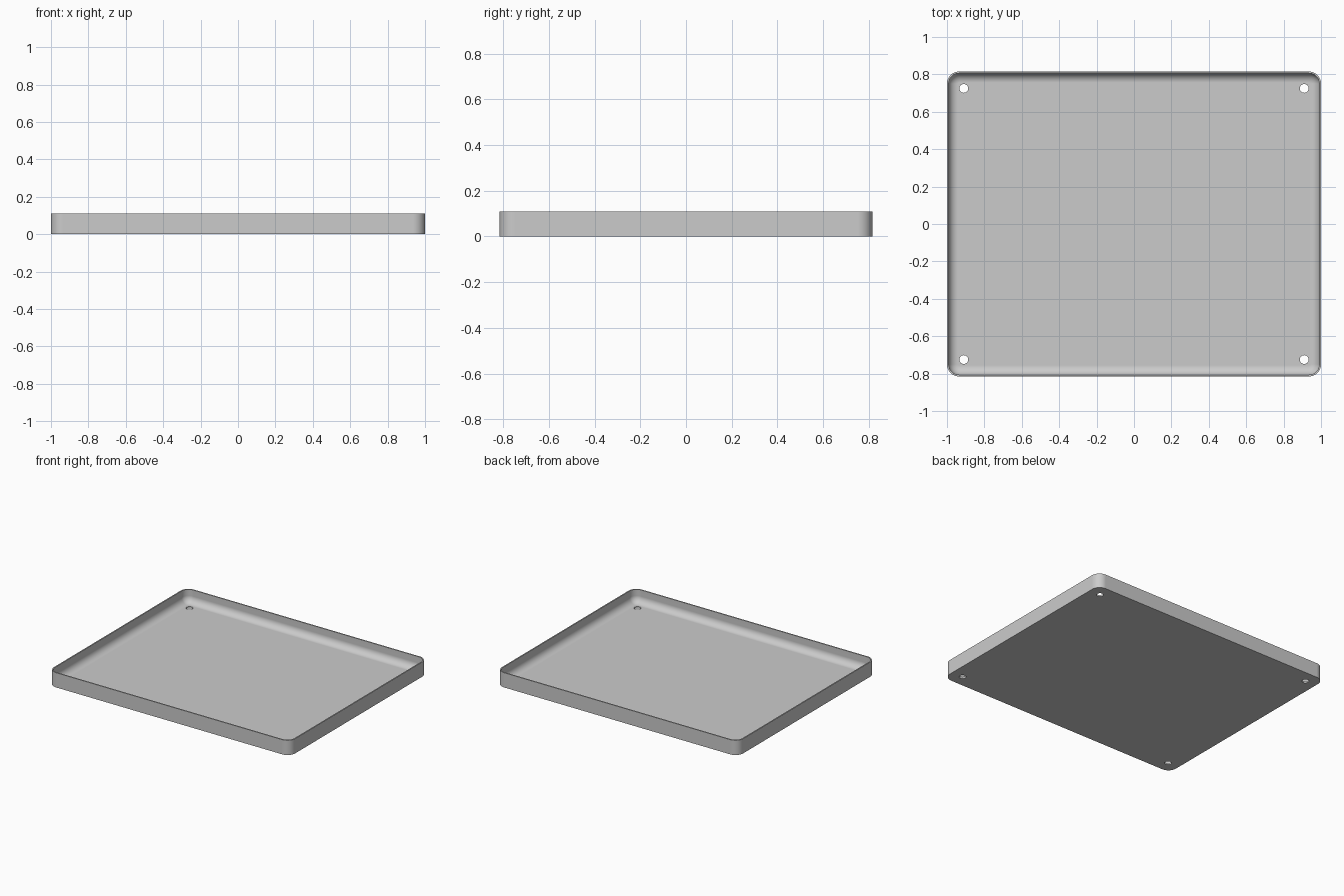
import bpy, bmesh, math

cube = bpy.data.objects.get("Cube")
if cube:
    bpy.data.objects.remove(cube, do_unlink=True)

HALF_X, HALF_Y, HEIGHT = 1.0, 0.815, 0.11
CORNER, WALL, FLOOR, FILLET = 0.065, 0.009, 0.013, 0.05
HOLE_INSET, HOLE_RADIUS = 0.09, 0.0235
CORNER_STEPS, FILLET_STEPS = 12, 12

grey = bpy.data.materials.new("plain grey")
grey.use_nodes = True
colour = (0.6, 0.6, 0.6, 1)
grey.diffuse_color = colour
grey.node_tree.nodes["Principled BSDF"].inputs["Base Color"].default_value = colour


def rounded_ring(bm, inset, z):
    """Rounded rectangle of vertices, inset from the outer wall."""
    r = CORNER - inset
    ring = []
    for quarter, (sx, sy) in enumerate(((1, 1), (-1, 1), (-1, -1), (1, -1))):
        for i in range(CORNER_STEPS + 1):
            a = (quarter + i / CORNER_STEPS) * math.pi / 2
            ring.append(bm.verts.new((sx * (HALF_X - CORNER) + r * math.cos(a),
                                      sy * (HALF_Y - CORNER) + r * math.sin(a), z)))
    return ring


# Tray shell: outer wall, rim, inner wall, rounded inside edge, floor
profile = [(0, 0), (0, HEIGHT), (WALL, HEIGHT)]
for i in range(FILLET_STEPS + 1):
    a = i / FILLET_STEPS * math.pi / 2
    profile.append((WALL + FILLET * (1 - math.cos(a)), FLOOR + FILLET * (1 - math.sin(a))))

bm = bmesh.new()
rings = [rounded_ring(bm, inset, z) for inset, z in profile]
for low, high in zip(rings, rings[1:]):
    for i in range(len(low)):
        j = (i + 1) % len(low)
        bm.faces.new((low[i], low[j], high[j], high[i]))
bm.faces.new(list(reversed(rings[0])))
bm.faces.new(rings[-1])
mesh = bpy.data.meshes.new("tray")
bm.to_mesh(mesh)
bm.free()
mesh.materials.append(grey)
tray = bpy.data.objects.new("tray", mesh)
bpy.context.collection.objects.link(tray)

# Cutters for the four corner holes
bm = bmesh.new()
for sx in (-1, 1):
    for sy in (-1, 1):
        made = bmesh.ops.create_cone(bm, cap_ends=True, segments=32, radius1=HOLE_RADIUS,
                                     radius2=HOLE_RADIUS, depth=0.2)
        bmesh.ops.translate(bm, verts=made["verts"],
                            vec=(sx * (HALF_X - HOLE_INSET), sy * (HALF_Y - HOLE_INSET), 0))
cut_mesh = bpy.data.meshes.new("hole_cutters")
bm.to_mesh(cut_mesh)
bm.free()
cut_mesh.materials.append(grey)
cutters = bpy.data.objects.new("hole_cutters", cut_mesh)
bpy.context.collection.objects.link(cutters)
cutters.hide_render = True

holes = tray.modifiers.new("holes", 'BOOLEAN')
holes.operation = 'DIFFERENCE'
holes.solver = 'EXACT'
holes.object = cutters

bpy.ops.object.select_all(action='DESELECT')
tray.select_set(True)
bpy.context.view_layer.objects.active = tray
bpy.ops.object.modifier_apply(modifier=holes.name)
bpy.data.objects.remove(cutters, do_unlink=True)

# Smooth the curves, keep the rim and base crisp and the floor flat
bpy.ops.object.shade_smooth_by_angle(angle=math.radians(35))
weighted = tray.modifiers.new("flat floor shading", 'WEIGHTED_NORMAL')
weighted.keep_sharp = True
